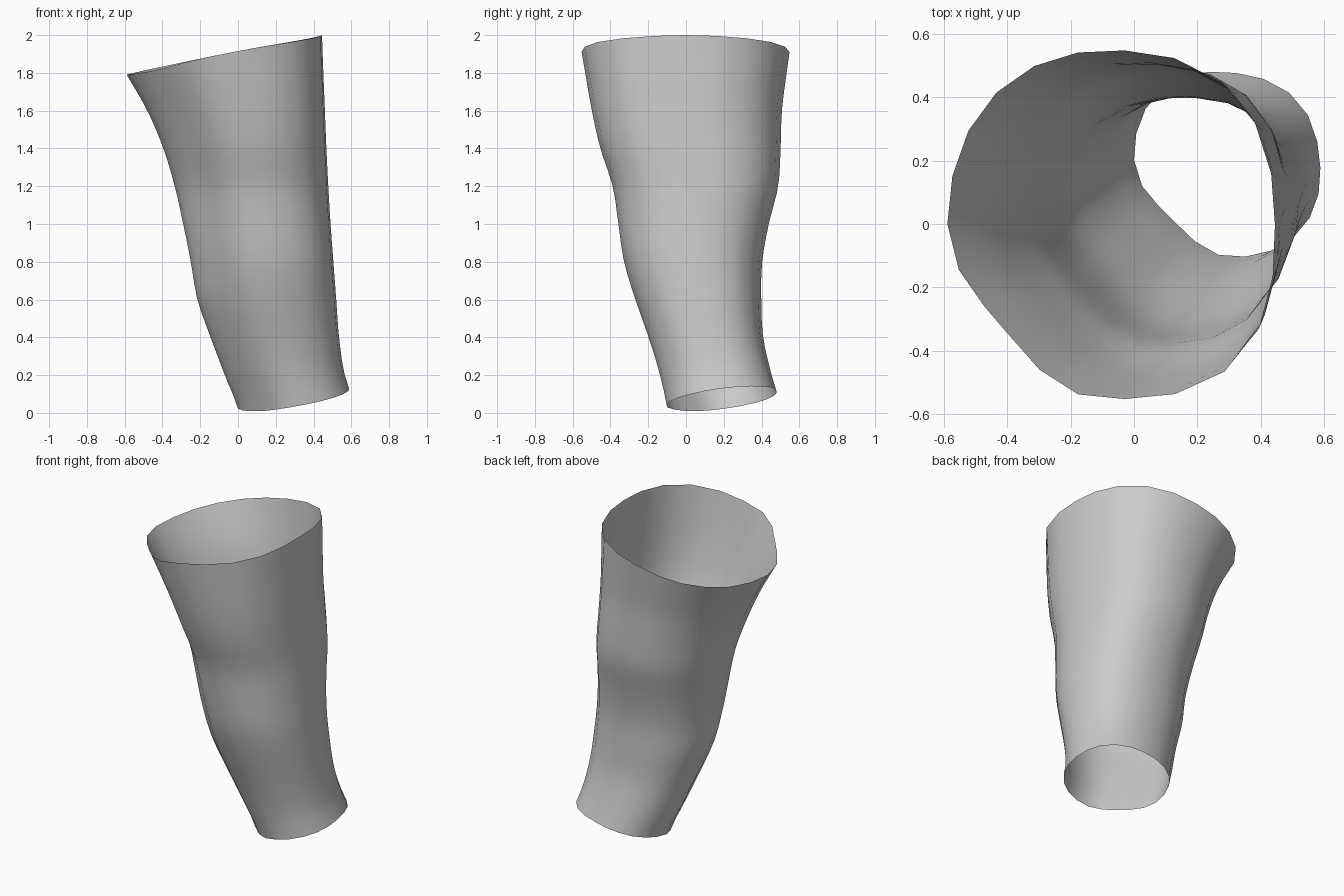
import bpy, bmesh, math

if "Cube" in bpy.data.objects:
    bpy.data.objects.remove(bpy.data.objects["Cube"])

SIDES, RINGS, STEP = 22, 24, 0.2

# Horizontal sections from the bottom up: left edge, right edge, front edge, back edge
SECTIONS = [
    (.005, .63, -.10, .51),
    (-.07, .565, -.14, .455),
    (-.145, .535, -.20, .41),
    (-.215, .52, -.27, .40),
    (-.25, .505, -.33, .405),
    (-.29, .49, -.36, .44),
    (-.335, .478, -.39, .49),
    (-.395, .468, -.455, .503),
    (-.48, .46, -.50, .51),
    (-.595, .452, -.535, .535),
    (-.71, .445, -.565, .56),
]


def section(z):
    """Smoothly interpolate the section edges at height z."""
    last = len(SECTIONS) - 1
    i = max(0, min(int(z / STEP), last - 1))
    t = z / STEP - i
    a, b, c, d = (SECTIONS[max(0, min(k, last))] for k in range(i - 1, i + 3))
    return [q + t * (r - p + t * (2 * p - 5 * q + 4 * r - s + t * (3 * (q - r) + s - p))) / 2
            for p, q, r, s in zip(a, b, c, d)]


def bulge(cos, sin, t):
    """Fullness of each diagonal: flat front right, full on the other side."""
    if sin < 0:
        return -.12 if cos < 0 else .02 + .08 * t
    return .02 if cos < 0 else .07


def sleeve_point(angle, t):
    cos, sin = math.cos(angle), math.sin(angle)
    bottom = .075 + .053 * cos + .04 * sin
    top = 1.895 + .105 * cos
    z = bottom + (top - bottom) * t
    left, right, front, back = section(z)
    r = (1 + bulge(cos, sin, t) * math.sin(2 * angle) ** 2) / 2
    return ((left + right) / 2 + (right - left) * r * cos,
            (front + back) / 2 + (back - front) * r * sin, z)


# Open tapered tube with slanted rims
bm = bmesh.new()
rings = [[bm.verts.new(sleeve_point(math.tau * k / SIDES, j / RINGS)) for k in range(SIDES)]
         for j in range(RINGS + 1)]
for low, high in zip(rings, rings[1:]):
    for k in range(SIDES):
        n = (k + 1) % SIDES
        bm.faces.new((low[k], low[n], high[n], high[k])).smooth = True
mesh = bpy.data.meshes.new("leg_sleeve")
bm.to_mesh(mesh)
bm.free()

# Plain grey material
grey = bpy.data.materials.new("light grey")
grey.use_nodes = True
grey.diffuse_color = (.6, .6, .6, 1)
grey.node_tree.nodes["Principled BSDF"].inputs["Base Color"].default_value = (.6, .6, .6, 1)
mesh.materials.append(grey)

sleeve = bpy.data.objects.new("leg_sleeve", mesh)
bpy.context.collection.objects.link(sleeve)
